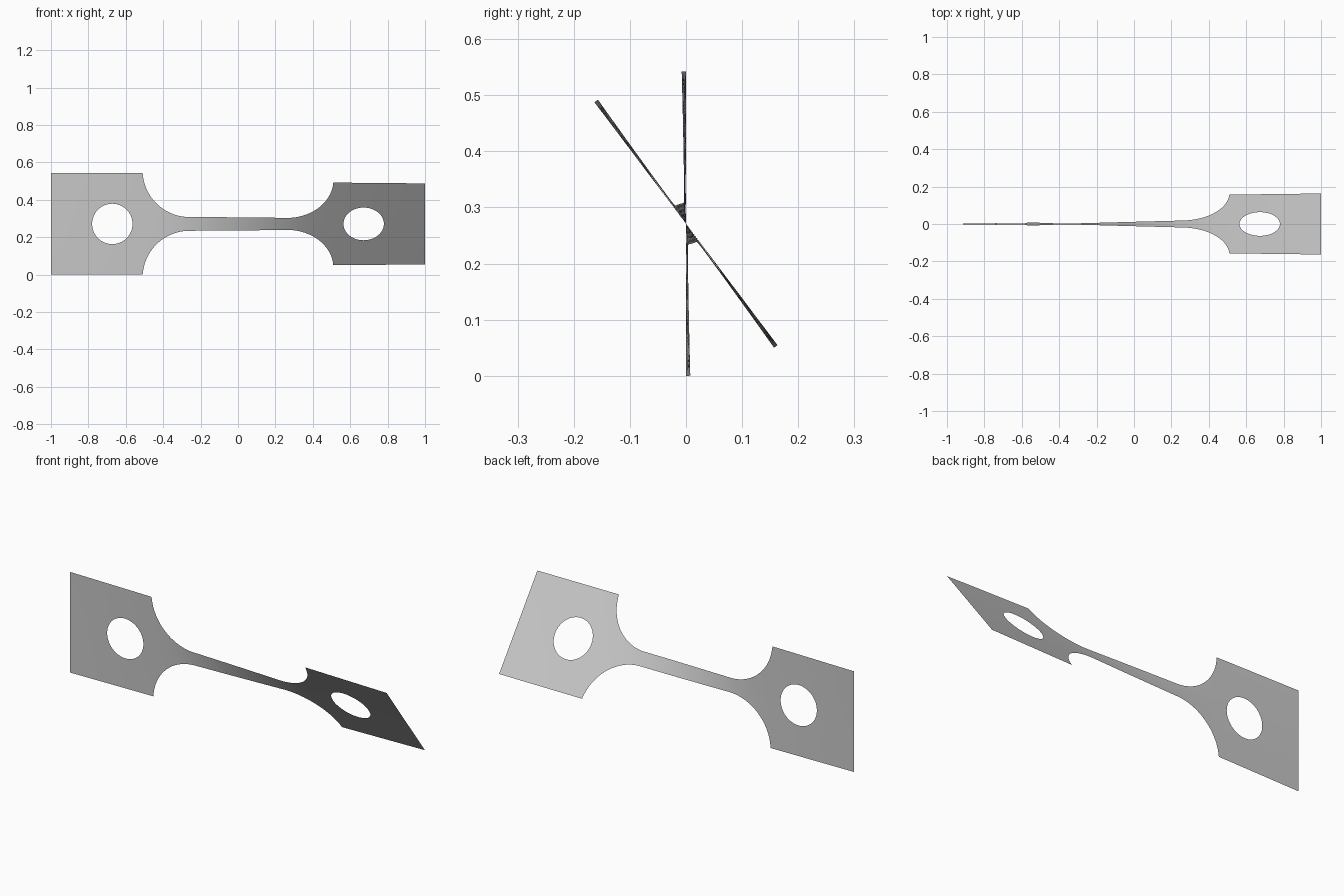
import bpy, bmesh
from math import sin, cos, pi, sqrt, radians

cube = bpy.data.objects.get("Cube")
if cube:
    bpy.data.objects.remove(cube, do_unlink=True)

HALF, NECK, R = 0.271, 0.037, 0.25        # tab half width, neck half width, fillet radius
ARC_X = 0.26                              # where the fillet begins
HOLE_X, HOLE_R = 0.672, 0.108
TWIST = radians(37)
ROWS = 4
TAB_X = ARC_X + sqrt(R * R - (NECK + R - HALF) ** 2)


def outer(x):
    """Half width of the sheet at x."""
    x = abs(x)
    if x <= ARC_X:
        return NECK
    if x >= TAB_X - 1e-6:
        return HALF
    return NECK + R - sqrt(R * R - (x - ARC_X) ** 2)


def inner(x):
    """Half height of the hole at x."""
    return sqrt(max(0, HOLE_R ** 2 - (abs(x) - HOLE_X) ** 2))


# Stations along the length: neck, fillet, hole, tab end, then mirrored
tip = (TAB_X - ARC_X) / R
side = [ARC_X * i / 12 for i in range(13)]
side += [ARC_X + R * tip * sin(pi / 2 * i / 24) for i in range(1, 25)]
side += [HOLE_X - HOLE_R * cos(pi * i / 32) for i in range(33)]
side += [0.85, 0.92, 1.0]
xs = [-x for x in reversed(side[1:])] + side

# Narrow stretches twist more than wide ones
turn = [0.0]
for a, b in zip(xs, xs[1:]):
    turn.append(turn[-1] + (b - a) / outer((a + b) / 2) ** 1.3)
angles = [TWIST * t / turn[-1] for t in turn]

# Twisted sheet, built as an upper and a lower strip around the holes
bm = bmesh.new()
for sign in (1, -1):
    columns = []
    for x, a in zip(xs, angles):
        lo, hi = inner(x), outer(x)
        column = []
        for j in range(ROWS + 1):
            v = sign * (lo + (hi - lo) * j / ROWS)
            column.append(bm.verts.new((x, -v * sin(a), HALF + v * cos(a))))
        columns.append(column)
    for c, d in zip(columns, columns[1:]):
        for j in range(ROWS):
            quad = [c[j], d[j], d[j + 1], c[j + 1]]
            bm.faces.new(quad if sign > 0 else quad[::-1])
bmesh.ops.remove_doubles(bm, verts=bm.verts, dist=1e-5)
mesh = bpy.data.meshes.new("twisted_strip")
bm.to_mesh(mesh)
bm.free()

strip = bpy.data.objects.new("twisted_strip", mesh)
bpy.context.collection.objects.link(strip)

# Plain grey finish
grey = bpy.data.materials.new("light_grey")
grey.use_nodes = True
colour = (0.58, 0.58, 0.58, 1)
grey.diffuse_color = colour
grey.node_tree.nodes["Principled BSDF"].inputs["Base Color"].default_value = colour
mesh.materials.append(grey)

bpy.context.view_layer.objects.active = strip
strip.select_set(True)
bpy.ops.object.shade_smooth_by_angle()
